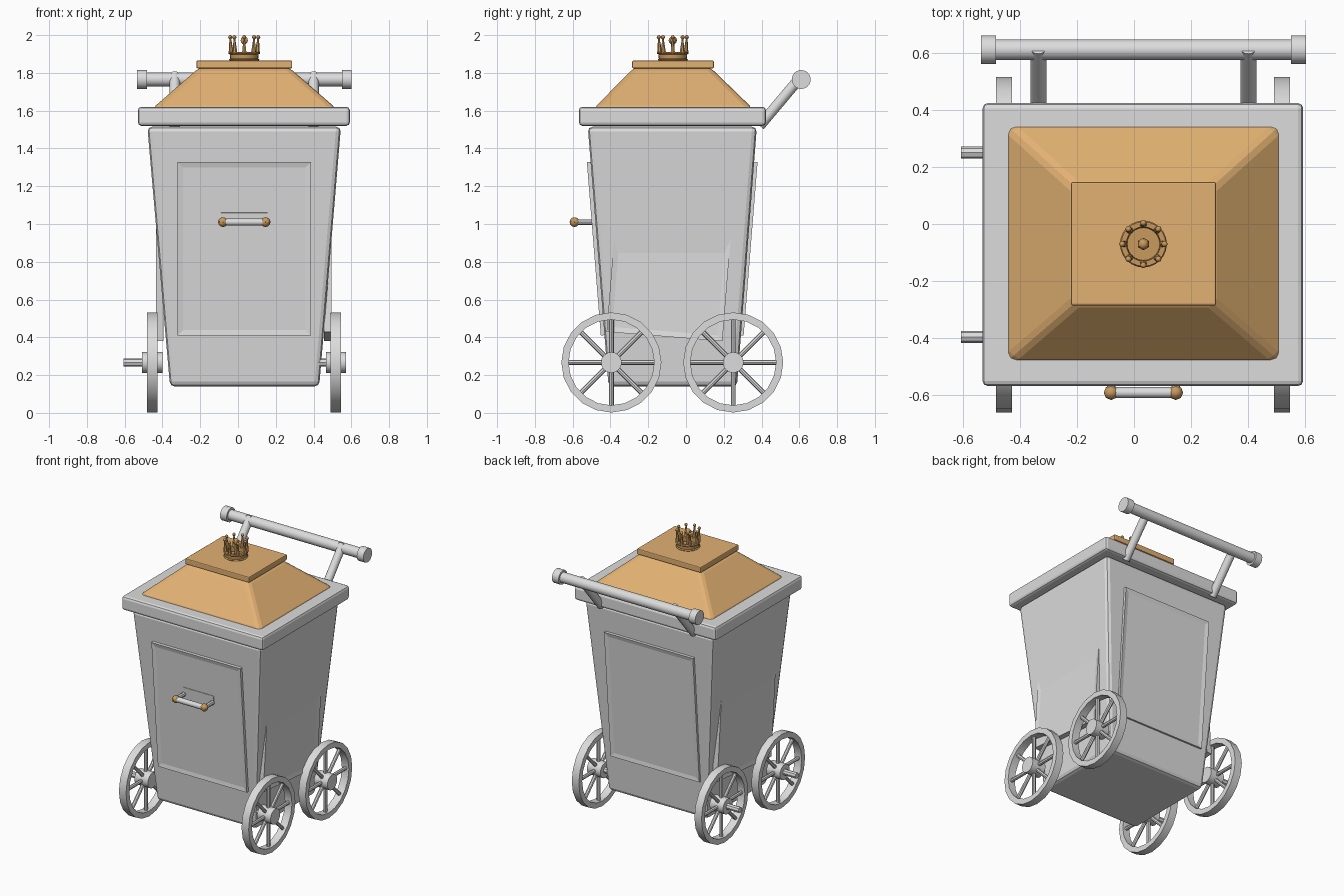
import bpy, bmesh, math
from mathutils import Vector, Matrix

if "Cube" in bpy.data.objects:
    bpy.data.objects.remove(bpy.data.objects["Cube"])

CX, CY = 0.033, -0.073


def material(name, rgb):
    m = bpy.data.materials.new(name)
    m.diffuse_color = (*rgb, 1)
    m.use_nodes = True
    m.node_tree.nodes["Principled BSDF"].inputs["Base Color"].default_value = m.diffuse_color
    return m


GREY = material("light grey", (0.72, 0.72, 0.72))
TAN = material("warm tan", (0.76, 0.44, 0.17))
BRONZE = material("dark tan", (0.58, 0.32, 0.11))


def finish(bm, name, mat, bevel=0, smooth=True):
    bmesh.ops.recalc_face_normals(bm, faces=bm.faces)
    me = bpy.data.meshes.new(name)
    bm.to_mesh(me)
    bm.free()
    ob = bpy.data.objects.new(name, me)
    bpy.context.collection.objects.link(ob)
    me.materials.append(mat)
    if bevel:
        mod = ob.modifiers.new("bevel", 'BEVEL')
        mod.width, mod.segments = bevel, 2
    if smooth:
        bpy.ops.object.select_all(action='DESELECT')
        ob.select_set(True)
        bpy.context.view_layer.objects.active = ob
        bpy.ops.object.shade_smooth_by_angle(angle=math.radians(35))
    return ob


def frustum(name, low, high, z0, z1, mat, bevel):
    """Box tapering from rectangle low to rectangle high, each (x0, x1, y0, y1)."""
    bm = bmesh.new()
    rings = [[bm.verts.new((x, y, z)) for x, y in
              ((r[0], r[2]), (r[1], r[2]), (r[1], r[3]), (r[0], r[3]))]
             for r, z in ((low, z0), (high, z1))]
    bm.faces.new(rings[0])
    bm.faces.new(rings[1])
    for i in range(4):
        j = (i + 1) % 4
        bm.faces.new((rings[0][i], rings[0][j], rings[1][j], rings[1][i]))
    return finish(bm, name, mat, bevel, smooth=False)


def add_rod(bm, a, b, r, sides=16, r2=None):
    a, b = Vector(a), Vector(b)
    d = b - a
    mtx = Matrix.Translation((a + b) / 2) @ d.to_track_quat('Z', 'Y').to_matrix().to_4x4()
    bmesh.ops.create_cone(bm, cap_ends=True, segments=sides, radius1=r,
                          radius2=r if r2 is None else r2, depth=d.length, matrix=mtx)


def add_ball(bm, p, r, u=8, v=6):
    bmesh.ops.create_uvsphere(bm, u_segments=u, v_segments=v, radius=r,
                              matrix=Matrix.Translation(p))


def add_lathe(bm, profile, sides, mtx):
    """Closed (radius, height) profile swept round local z."""
    rings = [[bm.verts.new(mtx @ Vector((r * math.cos(t), r * math.sin(t), h)))
              for r, h in profile]
             for t in (2 * math.pi * k / sides for k in range(sides))]
    n = len(profile)
    for k in range(sides):
        p, q = rings[k], rings[(k + 1) % sides]
        for i in range(n):
            j = (i + 1) % n
            bm.faces.new((p[i], q[i], q[j], p[j]))


# Bin body, rim and stepped lid
frustum("bin_body", (-0.36, 0.43, -0.41, 0.27), (-0.48, 0.545, -0.52, 0.375), 0.14, 1.515, GREY, 0.025)
rim = (-0.53, 0.592, -0.567, 0.423)
frustum("top_rim", rim, rim, 1.52, 1.62, GREY, 0.018)
frustum("lid_slope", (-0.455, 0.522, -0.49, 0.355), (-0.205, 0.272, -0.275, 0.13), 1.61, 1.828, TAN, 0.025)
slab = (-0.22, 0.287, -0.285, 0.147)
frustum("lid_slab", slab, slab, 1.824, 1.865, TAN, 0.006)


# Framed panels: plate in local xz, facing local -y, with a shallow sunken middle
def panel(name, w, h, mtx):
    bm = bmesh.new()
    bmesh.ops.create_cube(bm, size=1, matrix=Matrix.Diagonal((w, 0.04, h, 1)))
    front = min(bm.faces, key=lambda f: f.calc_center_median().y)
    bmesh.ops.inset_region(bm, faces=[front], thickness=0.04)
    bmesh.ops.translate(bm, verts=front.verts, vec=(0, 0.006, 0))
    bm.transform(mtx)
    finish(bm, name, GREY, smooth=False)


tilt = math.radians(4.6)
T = Matrix.Translation
panel("front_panel", 0.705, 0.92, T((CX, -0.468, 0.87)) @ Matrix.Rotation(tilt, 4, 'X'))
panel("back_panel", 0.705, 0.92, T((CX, 0.322, 0.87))
      @ Matrix.Rotation(math.pi, 4, 'Z') @ Matrix.Rotation(tilt, 4, 'X'))
for side, x, turn in (("right", 0.475, 1), ("left", -0.415, -1)):
    panel(side + "_panel", 0.615, 0.92, T((x, -0.077, 0.863))
          @ Matrix.Rotation(turn * math.pi / 2, 4, 'Z') @ Matrix.Rotation(tilt, 4, 'Y'))

# Front pull handle
bm = bmesh.new()
add_rod(bm, (-0.08, -0.59, 1.01), (0.146, -0.59, 1.01), 0.019, 12)
for x in (-0.08, 0.146):
    add_rod(bm, (x, -0.59, 1.01), (x, -0.47, 1.01), 0.015, 8)
finish(bm, "pull_handle", GREY)
bm = bmesh.new()
for x in (-0.08, 0.146):
    add_ball(bm, (x, -0.59, 1.01), 0.026)
finish(bm, "pull_handle_knobs", BRONZE)
bm = bmesh.new()
bmesh.ops.create_cube(bm, size=1, matrix=T((CX, -0.494, 1.03)) @ Matrix.Rotation(tilt, 4, 'X')
                      @ Matrix.Diagonal((0.245, 0.009, 0.06, 1)))
finish(bm, "pull_handle_plate", GREY, smooth=False)

# Rear push bar with end caps and two slanted arms
bm = bmesh.new()
add_rod(bm, (-0.50, 0.61, 1.765), (0.57, 0.61, 1.765), 0.036, 24)
for x in (-0.535, 0.55):
    add_rod(bm, (x, 0.61, 1.765), (x + 0.052, 0.61, 1.765), 0.05, 24)
finish(bm, "push_bar", GREY)
bm = bmesh.new()
for x in (-0.335, 0.40):
    add_rod(bm, (x, 0.39, 1.52), (x, 0.617, 1.79), 0.028, 16)
finish(bm, "push_bar_arms", GREY)


# Spoked wheels, all the same way round (axle points to -x)
def wheel(name, x, y):
    z, r = 0.267, 0.265
    bm = bmesh.new()
    add_lathe(bm, [(r, -0.028), (r, 0.028), (0.227, 0.028), (0.227, -0.028)], 20,
              T((x, y, z)) @ Matrix.Rotation(math.pi / 2, 4, 'Y'))
    add_rod(bm, (x - 0.052, y, z), (x + 0.055, y, z), 0.055, 16)
    add_rod(bm, (x - 0.15, y, z), (x, y, z), 0.021, 8)
    for k in range(8):
        t = k * math.pi / 4
        c, s = math.cos(t), math.sin(t)
        add_rod(bm, (x, y + 0.04 * c, z + 0.04 * s), (x, y + 0.24 * c, z + 0.24 * s), 0.013, 8)
    finish(bm, name, GREY)


for end, y in (("front", -0.395), ("back", 0.25)):
    wheel(end + "_right_wheel", 0.518, y)
    wheel(end + "_left_wheel", -0.455, y)

# Crown ornament: band, ball-tipped spikes and a middle finial
bm = bmesh.new()
add_lathe(bm, [(0.074, 0), (0.08, 0.006), (0.074, 0.012), (0.076, 0.034), (0.082, 0.04),
               (0.078, 0.046), (0.06, 0.046), (0.056, 0.0)], 24, T((CX, -0.07, 1.864)))
add_rod(bm, (CX, -0.07, 1.86), (CX, -0.07, 1.875), 0.06, 24)
for k in range(8):
    t = k * math.pi / 4
    c, s = math.cos(t), math.sin(t)
    add_rod(bm, (CX + 0.069 * c, -0.07 + 0.069 * s, 1.90),
            (CX + 0.074 * c, -0.07 + 0.074 * s, 1.985), 0.014, 6, 0.004)
    add_ball(bm, (CX + 0.074 * c, -0.07 + 0.074 * s, 1.989), 0.011)
add_rod(bm, (CX, -0.07, 1.87), (CX, -0.07, 1.97), 0.012, 6, 0.008)
add_ball(bm, (CX, -0.07, 1.972), 0.022, 6, 6)
finish(bm, "crown_ornament", BRONZE)
